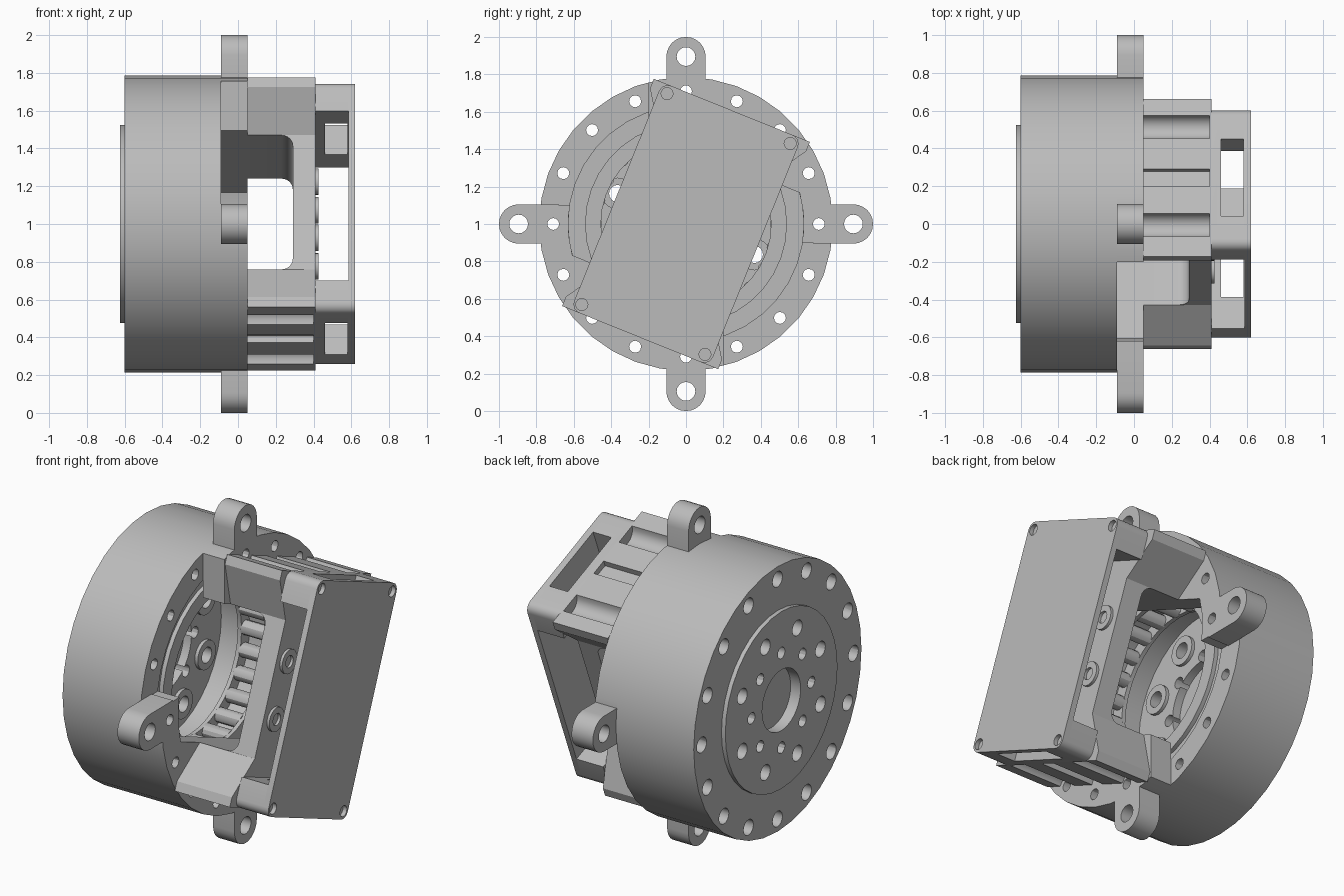
import bpy, bmesh, math
from math import sin, cos, pi
from mathutils import Vector

old = bpy.data.objects.get("Cube")
if old:
    bpy.data.objects.remove(old)

grey = bpy.data.materials.new("machined_grey")
grey.use_nodes = True
COLOUR = (0.5, 0.5, 0.5, 1)
grey.diffuse_color = COLOUR
grey.node_tree.nodes["Principled BSDF"].inputs["Base Color"].default_value = COLOUR

TILT = math.radians(22)
SEG = 36


def tilted(u, v):
    """Gearbox plane coordinates to (y, z)."""
    return (u * cos(TILT) + v * sin(TILT), 1 - u * sin(TILT) + v * cos(TILT))


def circle(y, z, r, n=16):
    return [(y + r * sin(2 * pi * i / n), z + r * cos(2 * pi * i / n)) for i in range(n)]


def polar(r, angle):
    return (r * cos(angle), 1 + r * sin(angle))


def rect(u0, u1, v0, v1):
    return [tilted(u, v) for u, v in ((u0, v0), (u1, v0), (u1, v1), (u0, v1))]


def rounded_rect(hu, hv, r):
    pts = []
    for k, (su, sv) in enumerate(((1, 1), (-1, 1), (-1, -1), (1, -1))):
        for i in range(6):
            a = k * pi / 2 + i * pi / 10
            pts.append(tilted(su * (hu - r) + r * cos(a), sv * (hv - r) + r * sin(a)))
    return pts


def finish(name, bm):
    bmesh.ops.recalc_face_normals(bm, faces=bm.faces[:])
    mesh = bpy.data.meshes.new(name)
    bm.to_mesh(mesh)
    bm.free()
    mesh.materials.append(grey)
    obj = bpy.data.objects.new(name, mesh)
    bpy.context.scene.collection.objects.link(obj)
    return obj


def prism(name, outlines, x0, x1, round_end=0):
    """Extrude (y, z) outlines along x; optionally round the long edges at x1."""
    bm = bmesh.new()
    for pts in outlines:
        low = [bm.verts.new((x0, y, z)) for y, z in pts]
        high = [bm.verts.new((x1, y, z)) for y, z in pts]
        bm.faces.new(low)
        bm.faces.new(high)
        for i in range(len(pts)):
            j = (i + 1) % len(pts)
            bm.faces.new((low[i], low[j], high[j], high[i]))
    if round_end:
        across = Vector((0, cos(TILT), -sin(TILT)))
        edges = [e for e in bm.edges if all(abs(v.co.x - x1) < 1e-5 for v in e.verts)
                 and abs((e.verts[0].co - e.verts[1].co).normalized().dot(across)) > 0.9]
        bmesh.ops.bevel(bm, geom=edges, offset=round_end, segments=6, profile=0.5,
                        affect='EDGES')
    return finish(name, bm)


def lathe(name, profile, closed=False):
    """Spin an (x, radius) profile about the drum axis."""
    bm = bmesh.new()
    vs = [bm.verts.new((x, 0, 1 + r)) for x, r in profile]
    es = [bm.edges.new(p) for p in zip(vs, vs[1:])]
    if closed:
        es.append(bm.edges.new((vs[-1], vs[0])))
    bmesh.ops.spin(bm, geom=vs + es, cent=(0, 0, 1), axis=(1, 0, 0),
                   angle=2 * pi, steps=SEG)
    bmesh.ops.remove_doubles(bm, verts=bm.verts[:], dist=1e-4)
    return finish(name, bm)


def combine(obj, tool, operation='DIFFERENCE'):
    mod = obj.modifiers.new("combine", 'BOOLEAN')
    mod.operation, mod.solver, mod.object = operation, 'EXACT', tool
    bpy.context.view_layer.update()
    graph = bpy.context.evaluated_depsgraph_get()
    mesh = bpy.data.meshes.new_from_object(obj.evaluated_get(graph))
    obj.modifiers.clear()
    obj.data = mesh
    bpy.data.objects.remove(tool)


def cut(obj, outlines, x0, x1, round_end=0):
    combine(obj, prism("cutter", outlines, x0, x1, round_end))


# Drum with stepped bore and raised output plate
drum = lathe("drum", [(-.56, 0), (-.56, .18), (-.625, .18), (-.625, .525), (-.6, .525),
                      (-.6, .785), (-.09, .785), (-.09, .63), (-.14, .63), (-.14, .53),
                      (-.48, .53), (-.48, .25), (-.53, .25), (-.53, 0)])
bolt_angles = [i * pi / 8 for i in range(16)]
bolts = [circle(*polar(.71, a), .032, 12) for a in bolt_angles]
cut(drum, bolts, -.7, 0)
cut(drum, [circle(*polar(.71, a), .046) for a in bolt_angles], -.7, -.45)
plate_holes = [circle(*polar(.28, i * pi / 4), .034, 12) for i in range(8)]
plate_holes += [circle(*polar(.4, math.radians(a)), .046) for a in (24, 68, 112, 156, 204, 248, 292, 336)]
cut(drum, plate_holes, -.7, -.4)

# Bosses on the drum floor
for i in range(8):
    p = polar(.4, math.radians(24 + 44 * i if i < 4 else 204 + 44 * (i - 4)))
    boss = prism(f"floor_boss_{i + 1}", [circle(*p, .085, 20)], -.481, -.46)
    cut(boss, [circle(*p, .046)], -.6, 0)

# Front flange: lobed disc with four mounting ears
flange = prism("flange", [circle(0, 1, .785, SEG)], -.09, .05)
for s in (-1, 1):
    lobe = [(s * .2, 1 - s * .1), (s * .2, 1 - s), (s, 1 - s), (s, 1 - s * .1)]
    cut(flange, [lobe], -.2, .2)
R = .63
half = math.asin(.383 / R)
arc = [half * (i / 4 - 1) for i in range(9)]
slit = [tilted(R * cos(a), R * sin(a)) for a in arc]
slit += [tilted(-R * cos(a), -R * sin(a)) for a in arc]
cut(flange, [slit], -.2, .2)
for k in range(4):
    a = k * pi / 2
    ear = [(.68, .105), (.68, -.105)]
    ear += [(.895 + .105 * cos(t), .105 * sin(t)) for t in [pi * (i / 12 - .5) for i in range(13)]]
    pts = [(r * cos(a) - t * sin(a), 1 + r * sin(a) + t * cos(a)) for r, t in ear]
    combine(flange, prism("ear", [pts], -.09, .05), 'UNION')
cut(flange, [circle(*polar(.895, k * pi / 2), .05, 20) for k in range(4)], -.2, .2)
cut(flange, bolts, -.2, .2)

# Roller bearing inside the drum
for name, x in (("front_race", -.14), ("rear_race", -.32)):
    lathe(name, [(x, .54), (x, .455), (x + .025, .455), (x + .025, .54)], closed=True)
prism("rollers", [circle(*polar(.49, i * pi / 12), .042, 12) for i in range(24)], -.3, -.135)

# Housing: flared end walls joined by a bridge
quarter = [(.307, .383), (.45, .6), (.45, .655)]
outline = quarter + [(-u, v) for u, v in reversed(quarter)]
outline += [(-u, -v) for u, v in quarter] + [(u, -v) for u, v in reversed(quarter)]
housing = prism("housing", [[tilted(u, v) for u, v in outline]], .05, .41)
cut(housing, [rect(-.7, .7, -.383, .383)], -.1, .29, .06)
for s in (-1, 1):
    cut(housing, [circle(*tilted(u, s * .655), .066) for u in (-.27, .29)], .0, .4)
    cut(housing, [rect(-.05, .05, s * .62, s * .7)], .0, .4)

# Upper case with side slot and end windows
case = prism("upper_case", [rounded_rect(.4, .655, .05)], .41, .585)
cut(case, [rect(-.7, .7, -.485, .485)], .3, .7)
cut(case, [rect(-.22, .22, -.9, .9)], .46, .58)

# Cover plate with corner screw sockets
cover = prism("cover", [rounded_rect(.4, .655, .05)], .585, .62)
corners = [tilted(su * .355, sv * .608) for su in (-1, 1) for sv in (-1, 1)]
cut(cover, [circle(*p, .032) for p in corners], .595, .7)

# Screw collars on the bridge
for s, name in ((-1, "lower_collar"), (1, "upper_collar")):
    for i, u in enumerate((-.2, .2)):
        p = tilted(u, s * .16)
        collar = prism(f"{name}_{i + 1}", [circle(*p, .07, 20)], .41, .426)
        cut(collar, [circle(*p, .035)], .3, .5)

# Smooth shading with crisp edges
bpy.ops.object.select_all(action='DESELECT')
parts = [o for o in bpy.context.scene.objects if o.type == 'MESH' and grey.name in o.data.materials]
for o in parts:
    o.select_set(True)
bpy.context.view_layer.objects.active = parts[0]
bpy.ops.object.shade_smooth_by_angle(angle=math.radians(30))
